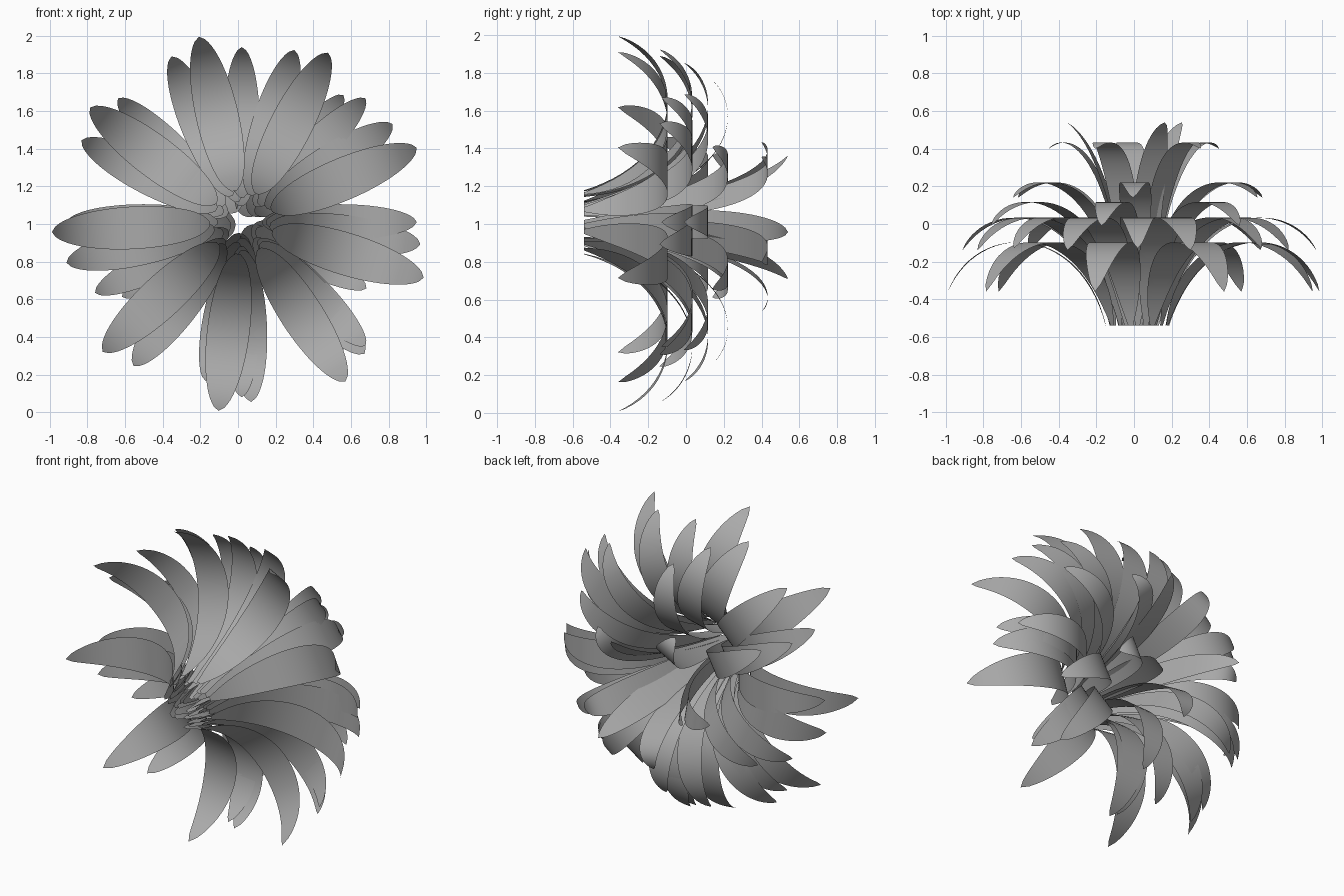
import bpy
import math
from mathutils import Vector, Matrix
from mathutils.geometry import interpolate_bezier

cube = bpy.data.objects.get("Cube")
if cube:
    bpy.data.objects.remove(cube)

grey = bpy.data.materials.new("petal grey")
grey.use_nodes = True
colour = (0.4, 0.4, 0.4, 1)
grey.diffuse_color = colour
grey.node_tree.nodes["Principled BSDF"].inputs["Base Color"].default_value = colour

CENTRE = Vector((0.02, 0, 1.01))
BASE_Y = -0.54
STEPS = 28
ACROSS = (-1, -0.5, 0, 0.5, 1)


def half_width(t, widest):
    """Leaf outline: rounded foot, broad middle, rounded tip."""
    power = 0.6 if t < 0.5 else 0.65
    return widest * max(0.12, math.sin(math.pi * t) ** power)


def petal_mesh(name, foot_r, c1, c2, tip, widest):
    """One arching petal, pointing along +x and opening toward +y."""
    points = [Vector((r, y, 0)) for r, y in ((foot_r, BASE_Y), c1, c2, tip)]
    path = interpolate_bezier(*points, STEPS + 1)
    verts, faces = [], []
    n = len(ACROSS)
    for i, p in enumerate(path[:-1]):
        w = half_width(i / STEPS, widest)
        verts += [(p.x, p.y, a * w) for a in ACROSS]
    verts.append(path[-1])
    for i in range(STEPS - 1):
        for j in range(n - 1):
            k = i * n + j
            faces.append((k, k + 1, k + n + 1, k + n))
    last = (STEPS - 1) * n
    faces += [(last + j, last + j + 1, len(verts) - 1) for j in range(n - 1)]
    mesh = bpy.data.meshes.new(name)
    mesh.from_pydata(verts, [], faces)
    mesh.materials.append(grey)
    mesh.shade_smooth()
    return mesh


# Rings from outside in: name, count, first angle, foot radius,
# two curve handles and tip as (radius, y), half width
RINGS = [
    ("outer_petal", 9, 23, 0.17, (0.30, 0.0), (0.85, 0.03), (1.01, -0.36), 0.113),
    ("second_petal", 9, 33, 0.15, (0.28, 0.13), (0.80, 0.14), (0.956, -0.14), 0.105),
    ("third_petal", 8, 0, 0.13, (0.26, 0.13), (0.78, 0.14), (0.93, -0.13), 0.095),
    ("fourth_petal", 7, 0, 0.11, (0.22, 0.19), (0.72, 0.22), (0.865, -0.01), 0.09),
    ("fifth_petal", 6, 32, 0.085, (0.16, 0.27), (0.60, 0.31), (0.75, 0.14), 0.085),
    ("inner_petal", 5, 46, 0.06, (0.10, 0.28), (0.34, 0.53), (0.48, 0.40), 0.085),
    ("centre_petal", 3, 68, 0.035, (0.07, -0.10), (0.19, 0.42), (0.38, 0.54), 0.085),
]

for name, count, start, foot_r, c1, c2, tip, widest in RINGS:
    mesh = petal_mesh(name, foot_r, c1, c2, tip, widest)
    for i in range(count):
        petal = bpy.data.objects.new(f"{name}_{i + 1}", mesh)
        angle = math.radians(start + i * 360 / count)
        petal.matrix_world = Matrix.Translation(CENTRE) @ Matrix.Rotation(-angle, 4, "Y")
        bpy.context.collection.objects.link(petal)
